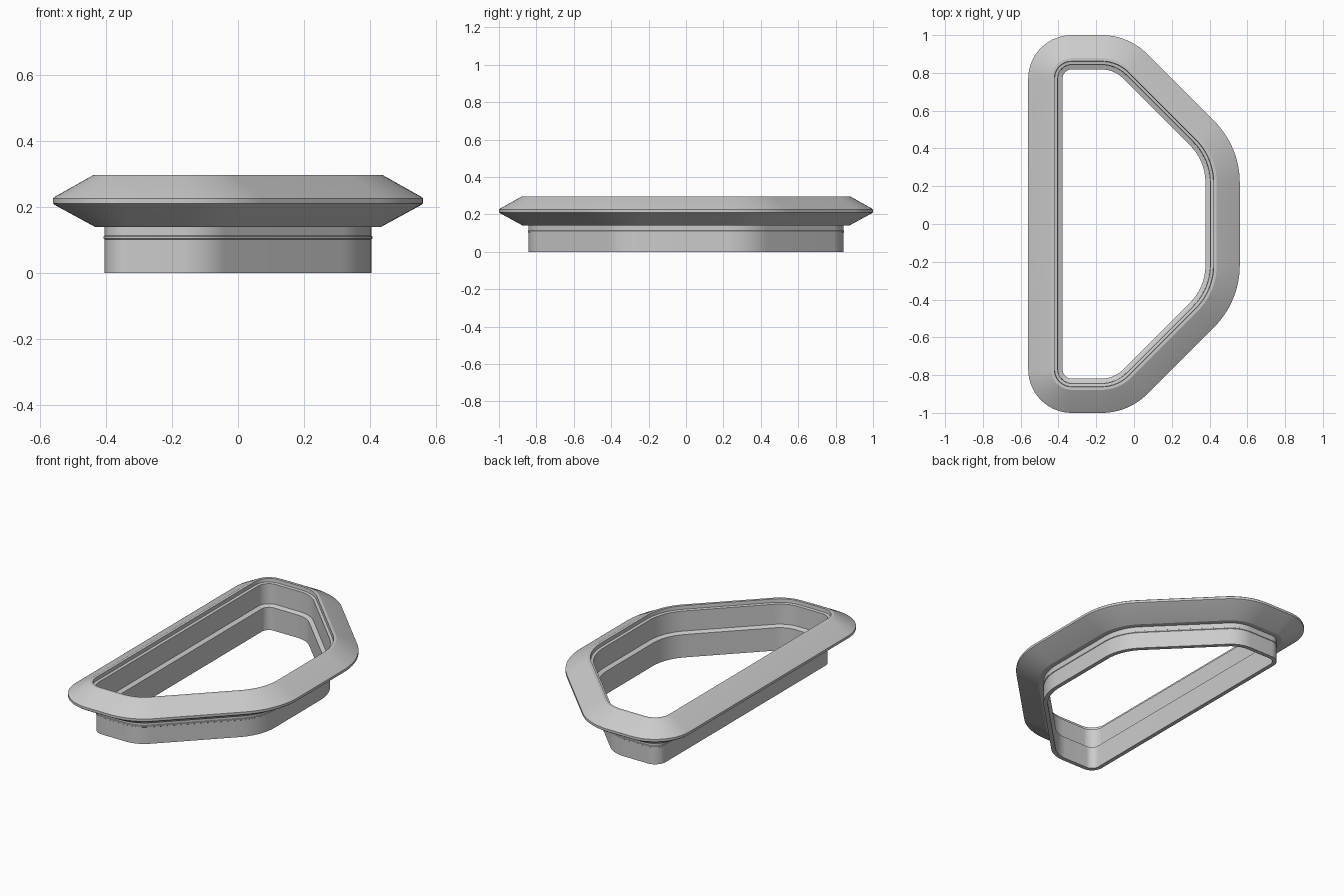
import bpy, bmesh, math
from mathutils import Vector

if "Cube" in bpy.data.objects:
    bpy.data.objects.remove(bpy.data.objects["Cube"])

# Outer outline of the D-shaped frame: corner point and its rounding radius
CORNERS = [((-0.56, -1), 0.23), ((-0.03, -1), 0.34), ((0.56, -0.41), 0.46),
           ((0.56, 0.41), 0.46), ((-0.03, 1), 0.34), ((-0.56, 1), 0.23)]
SEG = 14


def outline(inset):
    """Rounded outline moved inward by inset; arcs stay concentric."""
    pts = []
    n = len(CORNERS)
    for i, (c, r) in enumerate(CORNERS):
        c = Vector(c)
        d_in = (c - Vector(CORNERS[i - 1][0])).normalized()
        d_out = (Vector(CORNERS[(i + 1) % n][0]) - c).normalized()
        turn = d_in.angle(d_out)
        left = Vector((-d_in.y, d_in.x))
        centre = c - d_in * r * math.tan(turn / 2) + left * r
        start = math.atan2(-left.y, -left.x)
        for k in range(SEG + 1):
            a = start + turn * k / SEG
            pts.append(centre + Vector((math.cos(a), math.sin(a))) * (r - inset))
    return pts


def sweep(name, profile):
    """Closed (inset, z) profile carried around the outline."""
    bm = bmesh.new()
    rings = [[bm.verts.new((p.x, p.y, z)) for p in outline(d)] for d, z in profile]
    for a, b in zip(rings, rings[1:] + rings[:1]):
        for i in range(len(a)):
            j = (i + 1) % len(a)
            bm.faces.new((a[i], a[j], b[j], b[i]))
    bmesh.ops.recalc_face_normals(bm, faces=bm.faces)
    me = bpy.data.meshes.new(name)
    bm.to_mesh(me)
    bm.free()
    ob = bpy.data.objects.new(name, me)
    bpy.context.collection.objects.link(ob)
    bpy.context.view_layer.objects.active = ob
    ob.select_set(True)
    bpy.ops.object.shade_smooth_by_angle(angle=math.radians(25))
    ob.select_set(False)
    return ob


# Frame: skirt, bevelled flange, stepped inner lip, all one closed section
sweep("frame", [
    (0.157, 0), (0.157, 0.102), (0.154, 0.104), (0.154, 0.111), (0.157, 0.113),
    (0.157, 0.14), (0.127, 0.14),
    (0.008, 0.205), (0.0, 0.211), (0.0, 0.226), (0.008, 0.232),
    (0.122, 0.296), (0.138, 0.296), (0.140, 0.275), (0.156, 0.272),
    (0.158, 0.15), (0.182, 0.14), (0.182, 0)])
